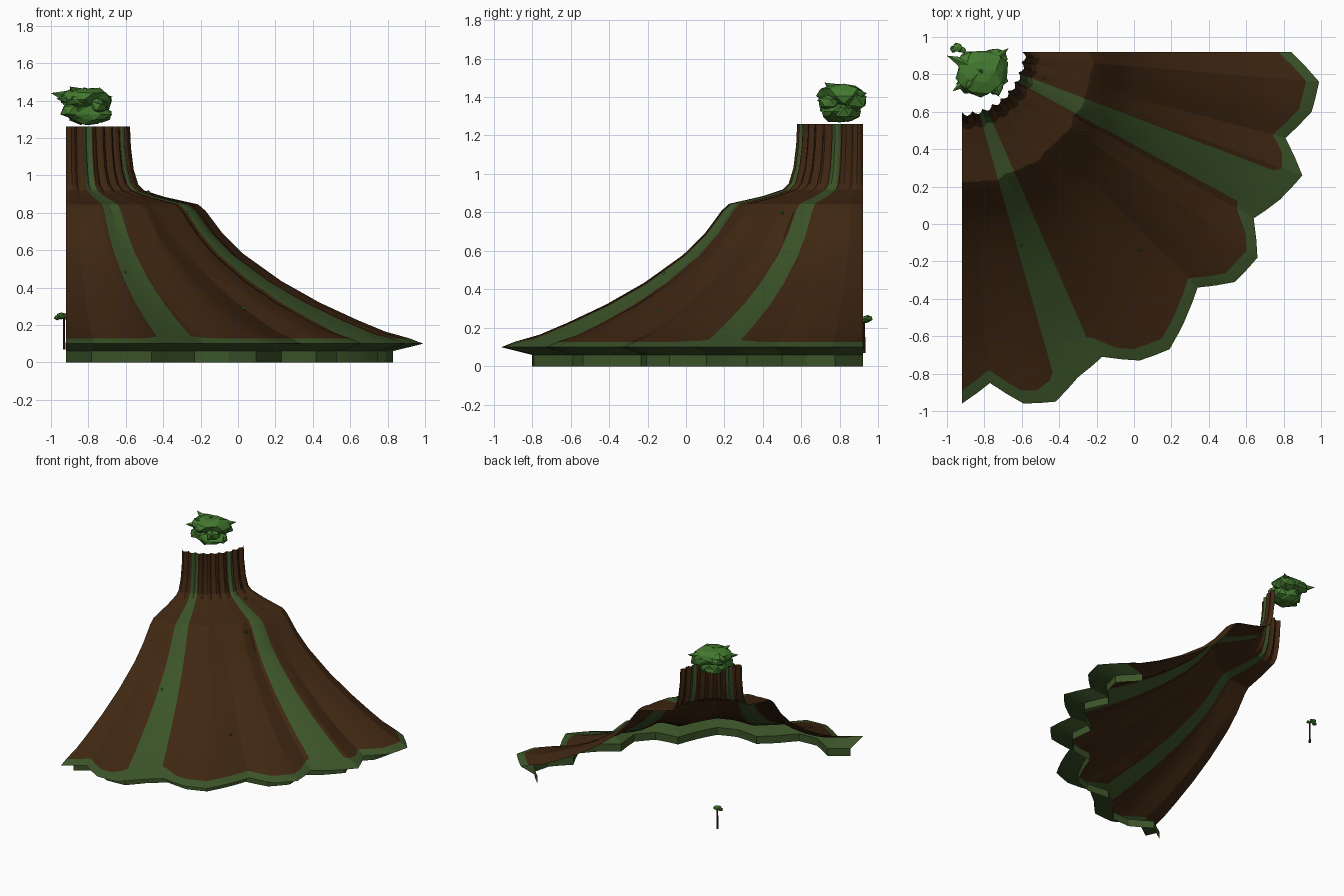
import bpy, bmesh, math, random
from mathutils import Vector

if "Cube" in bpy.data.objects:
    bpy.data.objects.remove(bpy.data.objects["Cube"], do_unlink=True)
random.seed(4)
CX, CY = -0.92, 0.92          # axis of the quarter hill


def material(name, rgb):
    m = bpy.data.materials.new(name)
    m.use_nodes = True
    m.diffuse_color = (*rgb, 1)
    bsdf = m.node_tree.nodes["Principled BSDF"]
    bsdf.inputs["Base Color"].default_value = (*rgb, 1)
    bsdf.inputs["Roughness"].default_value = 0.9
    return m


earth = material("brown earth", (0.050, 0.020, 0.006))
grass = material("dark grass", (0.045, 0.090, 0.022))
leaves = material("leaf green", (0.055, 0.190, 0.028))
bark = material("bark", (0.045, 0.015, 0.008))


def finish(name, bm, mats, angle=None):
    mesh = bpy.data.meshes.new(name)
    bm.to_mesh(mesh)
    bm.free()
    ob = bpy.data.objects.new(name, mesh)
    bpy.context.collection.objects.link(ob)
    for m in mats:
        mesh.materials.append(m)
    if angle:
        bpy.ops.object.select_all(action='DESELECT')
        ob.select_set(True)
        bpy.context.view_layer.objects.active = ob
        bpy.ops.object.shade_smooth_by_angle(angle=math.radians(angle))
    return ob


def lerp_table(table, x):
    for (a, u), (b, v) in zip(table, table[1:]):
        if x <= b:
            return u + (v - u) * max(0, x - a) / (b - a)
    return table[-1][1]


# Scalloped outer lip, stored as (angle, radius) round the hill axis
lip = [(-.92, -.96), (-.77, -.85), (-.59, -.96), (-.42, -.95), (-.30, -.82), (-.17, -.71),
       (.03, -.73), (.19, -.67), (.27, -.52), (.34, -.34), (.54, -.31), (.66, -.18),
       (.64, .03), (.78, .13), (.90, .26), (.81, .46), (.95, .60), (.99, .76), (.84, .92)]
rim = [(math.degrees(math.atan2(x - CX, CY - y)), math.hypot(x - CX, y - CY)) for x, y in lip]
stripes = [(15.8, 23.6), (61.6, 69.2)]

# Hill profile: radius, height
profile = [(.335, 1.26), (.34, 1.15), (.355, 1.03), (.38, .95), (.41, .92), (.52, .885),
           (.70, .845), (.74, .81), (.83, .69), (.94, .58), (1.14, .435), (1.34, .32),
           (1.54, .225), (1.68, .165)]

# Column angles: exact lip corners and stripe edges, filled in with even steps
angles = sorted([a for a, _ in rim] + [e for s in stripes for e in s])
for i in range(1, 36):
    a = i * 2.5
    if min(abs(a - b) for b in angles) > 0.8:
        angles.append(a)
angles.sort()


def place(a, r, z):
    t = math.radians(a)
    return Vector((CX + r * math.sin(t), CY - r * math.cos(t), z))


def column(a):
    R = lerp_table(rim, a)
    fold = abs(math.sin(math.radians(a * 18))) - 0.6
    edge = min(abs(a - e) for s in stripes for e in s)
    border = 0.07 + 0.07 * max(0, 1 - edge / 2.5)
    pts = []
    for r, z in profile:
        s = min(1, max(0, (r - .34) / 1.34))
        radius = r * (1 + (R / 1.88 - 1) * s) + 0.022 * fold * (1 - s) ** 1.5
        pts.append(place(a, min(radius, R - border - .02), z))
    pts.append(place(a, R - border, .115 + border * .18))   # grass border
    pts.append(place(a, R, .10))                            # lip
    pts.append(place(a, R * .915, .06))                     # underside
    pts.append(place(a, R * .915, 0))                       # skirt foot
    return pts


bm = bmesh.new()
cols = [[bm.verts.new(p) for p in column(a)] for a in angles]
for i in range(len(cols) - 1):
    mid = (angles[i] + angles[i + 1]) / 2
    striped = any(lo < mid < hi for lo, hi in stripes)
    for j in range(len(cols[0]) - 1):
        f = bm.faces.new((cols[i][j], cols[i][j + 1], cols[i + 1][j + 1], cols[i + 1][j]))
        f.material_index = int(striped or j >= len(profile))
finish("hillside", bm, [earth, grass], 18)


def add_clump(bm, centre, size, jitter, detail=2):
    new = bmesh.ops.create_icosphere(bm, subdivisions=detail, radius=1)["verts"]
    for v in new:
        v.co *= 1 + random.uniform(-jitter, jitter)
        v.co = Vector(centre) + Vector([v.co[k] * size[k] for k in range(3)])


# Jagged crown of leaves above the neck
bm = bmesh.new()
add_clump(bm, (-.82, .82, 1.405), (.135, .125, .065), .2)
add_clump(bm, (-.80, .80, 1.325), (.12, .11, .055), .15)
for x, y, z, s in [(-.89, .75, 1.35, .06), (-.74, .75, 1.37, .06), (-.75, .88, 1.38, .07),
                   (-.89, .87, 1.41, .065), (-.73, .82, 1.32, .055), (-.85, .73, 1.40, .05),
                   (-.84, .84, 1.32, .06)]:
    add_clump(bm, (x, y, z), (s, s, s * .8), .2, 1)
# Pointed leaf tips at the corners
for x, y, z in [(-1.0, .90, 1.44), (-.67, .94, 1.42), (-.90, .72, 1.475), (-.72, .68, 1.38),
                (-.97, .71, 1.41)]:
    tip = Vector((x, y, z))
    mid = Vector((-.82, .82, 1.40))
    d = tip - mid
    cone = bmesh.ops.create_cone(bm, segments=5, radius1=.07, radius2=0, depth=d.length, cap_ends=True)["verts"]
    q = d.to_track_quat('Z', 'Y')
    for v in cone:
        v.co = q @ v.co + (tip + mid) / 2
finish("crown_foliage", bm, [leaves])

# Little tree behind the hill
bm = bmesh.new()
trunk = bmesh.ops.create_cone(bm, segments=6, radius1=.008, radius2=.005, depth=.17, cap_ends=True)["verts"]
for v in trunk:
    v.co += Vector((-.93, .925, .155))
finish("small_tree_trunk", bm, [bark])
bm = bmesh.new()
for x, y, z, s in [(-.945, .945, .25, .028), (-.965, .935, .24, .02), (-.915, .93, .238, .018)]:
    add_clump(bm, (x, y, z), (s, s, s * .7), .12, 1)
finish("small_tree_foliage", bm, [leaves])

# Tiny tufts growing on the slope
bm = bmesh.new()
for a, r, z in [(73, .46, .91), (17, 1.08, .48), (42, 1.42, .29), (57, .77, .80)]:
    add_clump(bm, place(a, r, z), (.009, .009, .012), .1, 1)
finish("slope_tufts", bm, [leaves])
